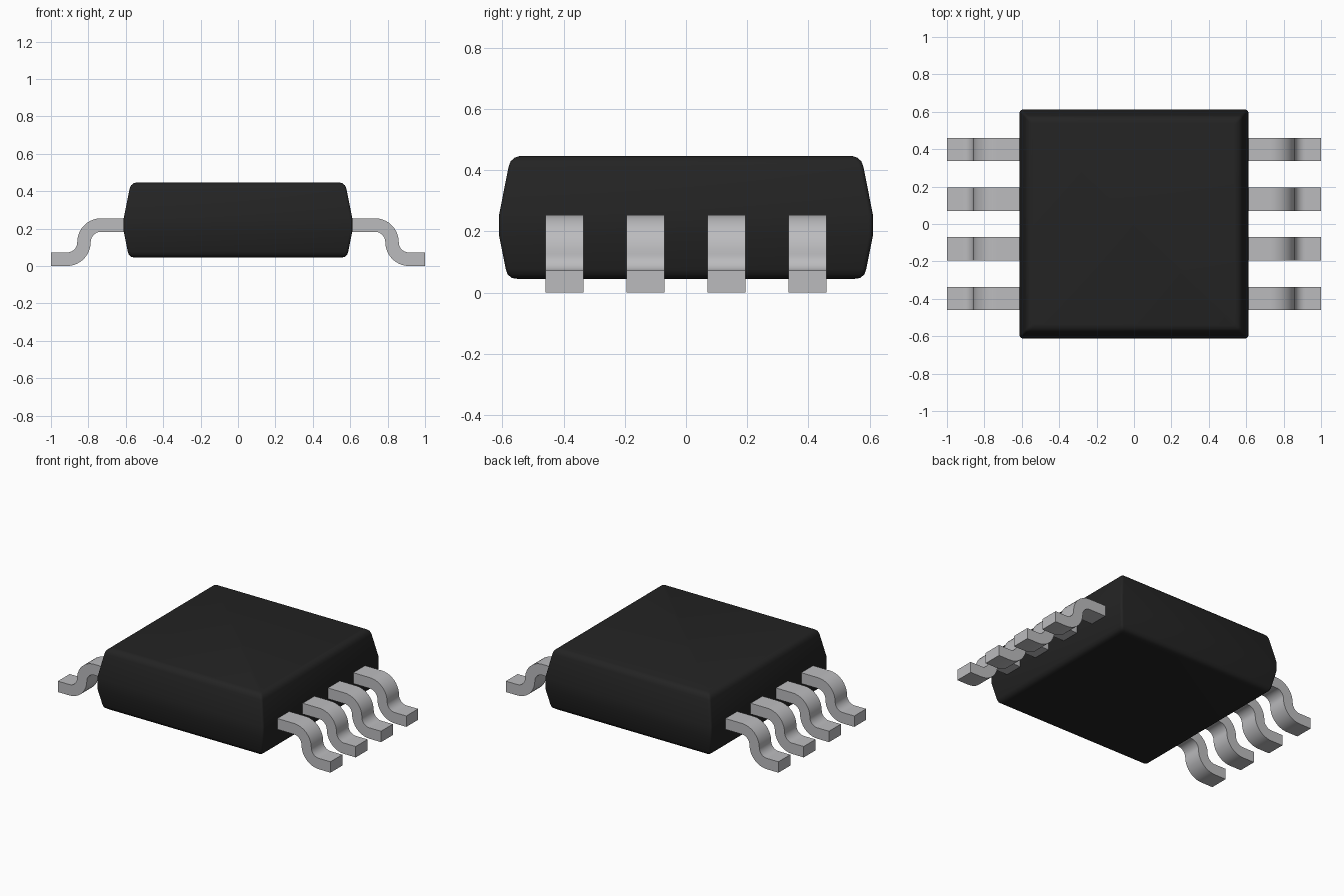
import bpy, bmesh, math

if "Cube" in bpy.data.objects:
    bpy.data.objects.remove(bpy.data.objects["Cube"])


def material(name, color):
    m = bpy.data.materials.new(name)
    m.diffuse_color = (*color, 1)
    m.use_nodes = True
    m.node_tree.nodes["Principled BSDF"].inputs["Base Color"].default_value = m.diffuse_color
    return m


black = material("black plastic", (0.017, 0.017, 0.017))
metal = material("grey metal", (0.5, 0.5, 0.515))


def finish(name, bm, mat, angle):
    bmesh.ops.recalc_face_normals(bm, faces=bm.faces[:])
    me = bpy.data.meshes.new(name)
    bm.to_mesh(me)
    bm.free()
    me.materials.append(mat)
    ob = bpy.data.objects.new(name, me)
    bpy.context.collection.objects.link(ob)
    bpy.ops.object.select_all(action='DESELECT')
    ob.select_set(True)
    bpy.context.view_layer.objects.active = ob
    bpy.ops.object.shade_smooth_by_angle(angle=math.radians(angle))
    return ob


# Body: square rings with small corner rounding, lofted along a side profile
profile = [(0.550, 0.045), (0.569, 0.048), (0.583, 0.059), (0.589, 0.076),
           (0.611, 0.185), (0.611, 0.255),
           (0.580, 0.412), (0.573, 0.430), (0.559, 0.442), (0.542, 0.447)]
bm = bmesh.new()
rings = []
corner, steps = 0.014, 4
for half, z in profile:
    ring = []
    for q in range(4):
        mid = math.pi / 4 + q * math.pi / 2
        sx = math.copysign(half - corner, math.cos(mid))
        sy = math.copysign(half - corner, math.sin(mid))
        for i in range(steps + 1):
            a = (q + i / steps) * math.pi / 2
            ring.append(bm.verts.new((sx + corner * math.cos(a),
                                      sy + corner * math.sin(a), z)))
    rings.append(ring)
for lo, hi in zip(rings, rings[1:]):
    n = len(lo)
    for i in range(n):
        j = (i + 1) % n
        bm.faces.new((lo[i], lo[j], hi[j], hi[i]))
bm.faces.new(rings[0])
bm.faces.new(rings[-1])
finish("body", bm, black, 35)

# Gull-wing leads: S-shaped strip swept along y
THICK, WIDTH, R, N = 0.072, 0.124, 0.0915, 10
Z_UP, Z_LOW, X1 = 0.219, 0.036, 0.732


def lead(name, side, y):
    # centre line points with normals
    path = [(0.56, Z_UP, 0, 1)]
    for i in range(N + 1):
        a = math.pi / 2 * (1 - i / N)
        c, s = math.cos(a), math.sin(a)
        path.append((X1 + R * c, Z_UP - R + R * s, c, s))
    for i in range(1, N + 1):
        a = math.pi + math.pi / 2 * i / N
        c, s = math.cos(a), math.sin(a)
        path.append((X1 + 2 * R + R * c, Z_LOW + R + R * s, -c, -s))
    path.append((1.0, Z_LOW, 0, 1))

    bm = bmesh.new()
    h, w = THICK / 2, WIDTH / 2
    sections = []
    for x, z, nx, nz in path:
        sections.append([bm.verts.new((side * (x + k * h * nx), y + d * w, z + k * h * nz))
                         for k, d in ((1, -1), (1, 1), (-1, 1), (-1, -1))])
    for a, b in zip(sections, sections[1:]):
        for i in range(4):
            j = (i + 1) % 4
            bm.faces.new((a[i], a[j], b[j], b[i]))
    bm.faces.new(sections[0])
    bm.faces.new(sections[-1])
    finish(name, bm, metal, 40)


for side, label in ((1, "right"), (-1, "left")):
    for k in range(4):
        lead(f"{label}_lead_{k + 1}", side, (k - 1.5) * 0.265)
